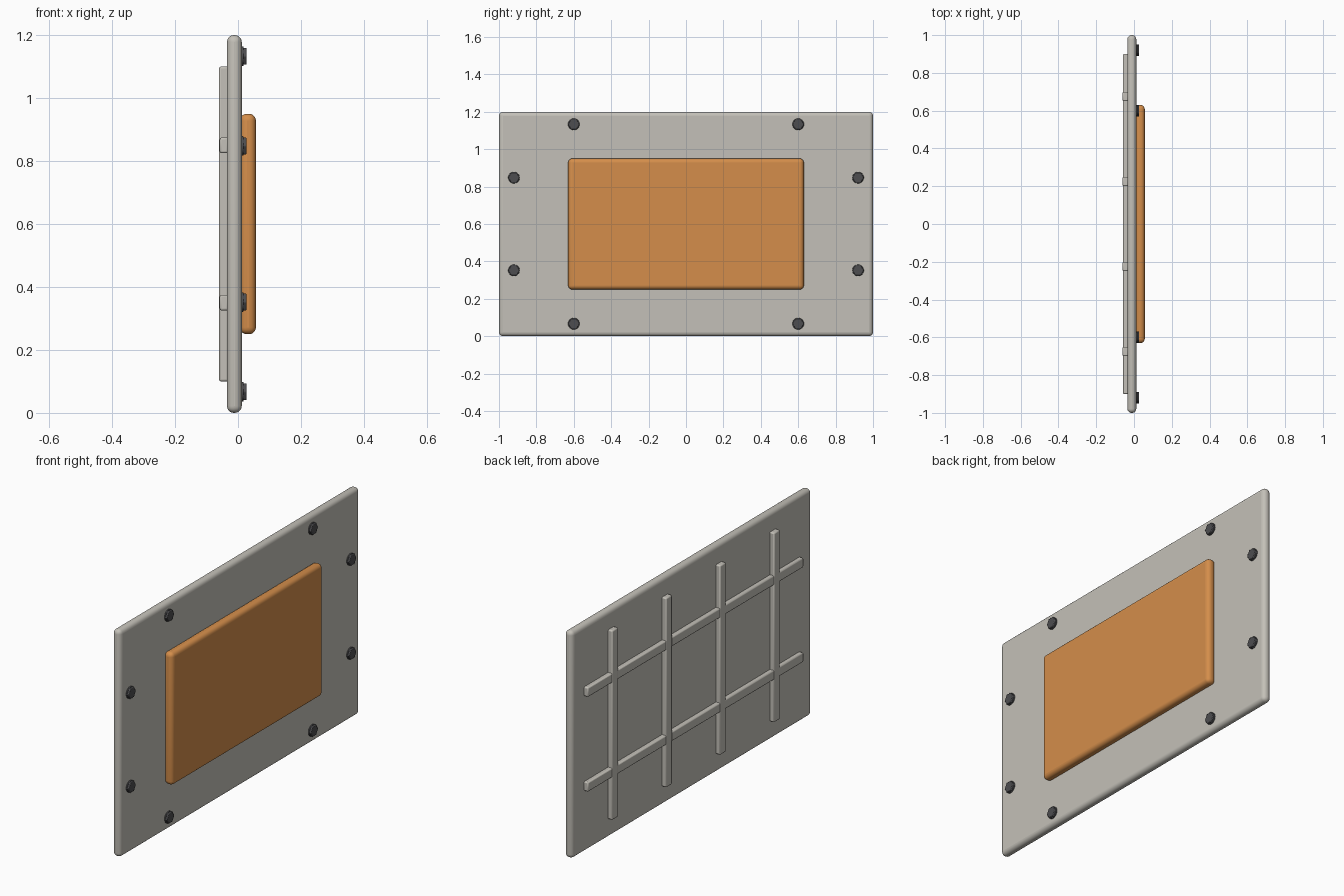
import bpy
import math

cube = bpy.data.objects.get("Cube")
if cube:
    bpy.data.objects.remove(cube, do_unlink=True)


def material(name, rgb):
    m = bpy.data.materials.new(name)
    m.use_nodes = True
    color = (*rgb, 1)
    m.diffuse_color = color
    m.node_tree.nodes["Principled BSDF"].inputs["Base Color"].default_value = color
    return m


grey = material("warm_grey", (0.55, 0.53, 0.48))
orange = material("orange", (0.66, 0.27, 0.07))
dark = material("dark_steel", (0.075, 0.075, 0.08))
MID = 0.6  # height of the panel centre


def finish(ob, name, mat, bevel, segments):
    ob.name = name
    ob.data.materials.append(mat)
    mod = ob.modifiers.new("Bevel", "BEVEL")
    mod.width = bevel
    mod.segments = segments
    mod.limit_method = "ANGLE"
    bpy.ops.object.shade_smooth_by_angle(angle=math.radians(35))
    return ob


def slab(name, x0, x1, y, z, width, height, mat, bevel, segments):
    """Rounded box from x0 to x1, centred on y and z."""
    bpy.ops.mesh.primitive_cube_add(size=1, location=((x0 + x1) / 2, y, z))
    ob = bpy.context.object
    ob.scale = (x1 - x0, width, height)
    bpy.ops.object.transform_apply(location=False, rotation=False, scale=True)
    return finish(ob, name, mat, bevel, segments)


def disc(name, x0, x1, y, z, radius, sides, bevel):
    """Short cylinder along x."""
    bpy.ops.mesh.primitive_cylinder_add(
        vertices=sides, radius=radius, depth=x1 - x0,
        location=((x0 + x1) / 2, y, z), rotation=(0, math.pi / 2, 0))
    return finish(bpy.context.object, name, dark, bevel, 2)


# Base plate and raised panel
slab("base_plate", -0.035, 0.012, 0, MID, 2, 1.2, grey, 0.022, 5)
slab("raised_panel", 0.006, 0.057, 0, MID, 1.26, 0.7, orange, 0.022, 5)

# Stiffening ribs on the rear
for i in range(4):
    slab(f"upright_rib_{i + 1}", -0.06, -0.03, -0.675 + 0.45 * i, MID,
         0.05, 1.0, grey, 0.006, 2)
for name, z in (("lower", -0.25), ("upper", 0.25)):
    slab(f"{name}_cross_rib", -0.058, -0.03, 0, MID + z, 1.8, 0.05, grey, 0.006, 2)

# Bolts with washers around the border
spots = [(sy * y, sz * z) for y, z in ((0.6, 0.533), (0.92, 0.248))
         for sy in (-1, 1) for sz in (-1, 1)]
for i, (y, z) in enumerate(spots, 1):
    disc(f"washer_{i}", 0.008, 0.018, y, MID + z, 0.031, 24, 0.002)
    disc(f"bolt_head_{i}", 0.012, 0.027, y, MID + z, 0.031, 6, 0.003)
